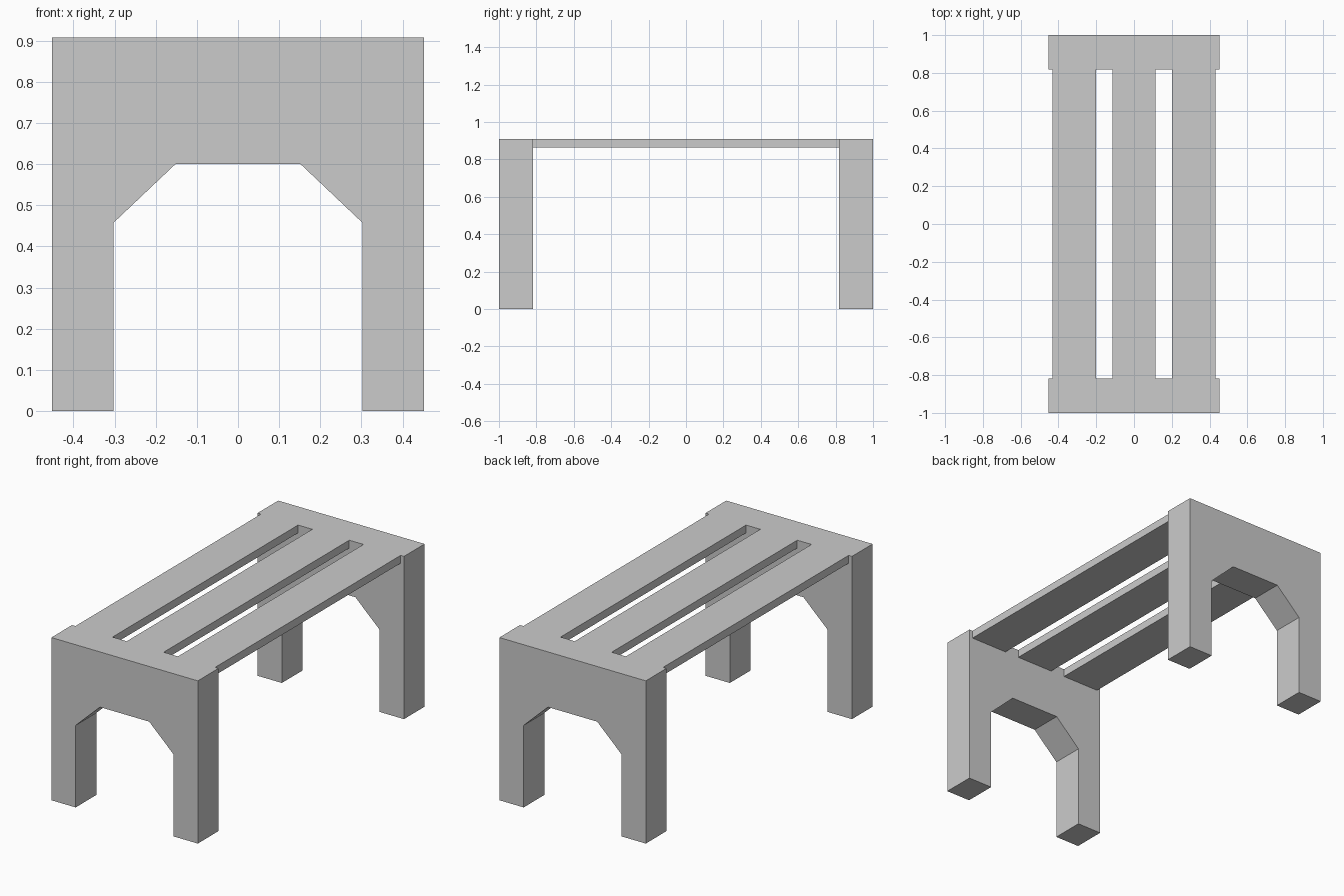
import bpy
import bmesh

if "Cube" in bpy.data.objects:
    bpy.data.objects.remove(bpy.data.objects["Cube"])

W, H = 0.452, 0.908        # half width and height of the end frames
Y_OUT, Y_IN = 1.0, 0.818   # outer and inner faces of the end frames
SLAT_T = 0.044             # slat thickness


def extrude_profile(name, profile, y0, y1):
    """Solid from an x-z outline, extruded along y."""
    bm = bmesh.new()
    face = bm.faces.new([bm.verts.new((x, y0, z)) for x, z in profile])
    ext = bmesh.ops.extrude_face_region(bm, geom=[face])
    moved = [g for g in ext["geom"] if isinstance(g, bmesh.types.BMVert)]
    bmesh.ops.translate(bm, verts=moved, vec=(0, y1 - y0, 0))
    bmesh.ops.recalc_face_normals(bm, faces=bm.faces)
    mesh = bpy.data.meshes.new(name)
    bm.to_mesh(mesh)
    bm.free()
    obj = bpy.data.objects.new(name, mesh)
    bpy.context.collection.objects.link(obj)
    return obj


# End frames: two legs joined by a panel with a chamfered arch
half = [(0.152, 0.60), (0.302, 0.458), (0.302, 0), (W, 0), (W, H)]
frame = half + [(-x, z) for x, z in reversed(half)]
extrude_profile("front_leg_frame", frame, -Y_OUT, -Y_IN)
extrude_profile("back_leg_frame", frame, Y_IN, Y_OUT)

# Seat slats, flush with the top of the frames
slats = {"left_slat": (-0.431, -0.202),
         "middle_slat": (-0.114, 0.114),
         "right_slat": (0.202, 0.431)}
for name, (x0, x1) in slats.items():
    outline = [(x0, H - SLAT_T), (x1, H - SLAT_T), (x1, H), (x0, H)]
    extrude_profile(name, outline, -Y_IN, Y_IN)
